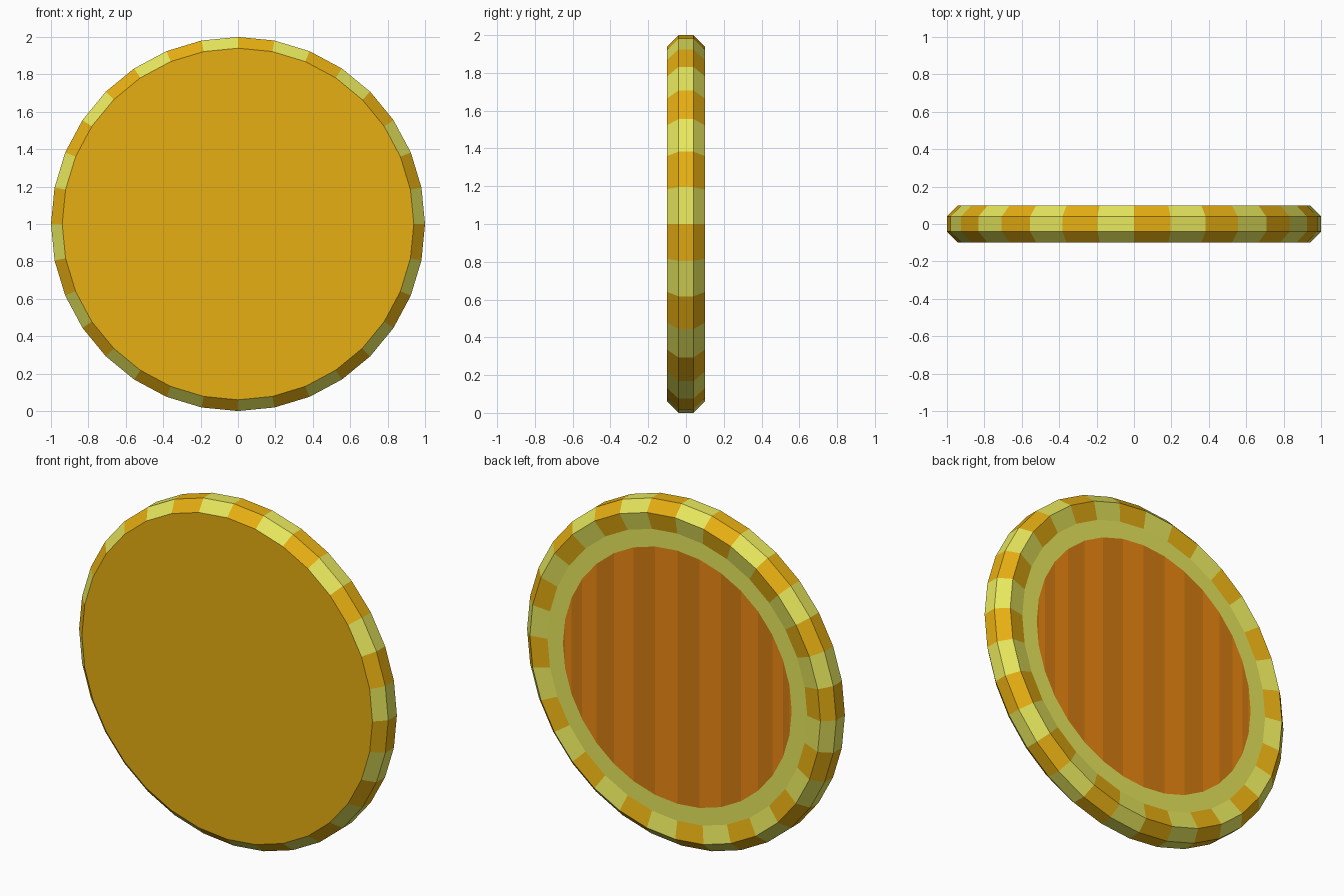
import bpy
from math import sin, cos, pi

if "Cube" in bpy.data.objects:
    bpy.data.objects.remove(bpy.data.objects["Cube"])

SEGS = 32
CZ = 1.0  # disc centre height


def material(name, rgb):
    m = bpy.data.materials.new(name)
    m.diffuse_color = (*rgb, 1)
    m.use_nodes = True
    m.node_tree.nodes["Principled BSDF"].inputs["Base Color"].default_value = m.diffuse_color
    return m


GOLD = material("gold", (0.80, 0.43, 0.006))
YELLOW = material("pale_yellow", (0.80, 0.80, 0.11))
ORANGE = material("orange", (0.85, 0.25, 0.006))
DARK = material("dark_orange", (0.66, 0.20, 0.006))


def ring(r, y):
    # Clockwise from the top as seen from the front
    return [(r * sin(2 * pi * i / SEGS), y, CZ + r * cos(2 * pi * i / SEGS))
            for i in range(SEGS)]


def build(name, verts, faces, mats, slots):
    me = bpy.data.meshes.new(name)
    me.from_pydata(verts, [], faces)
    for m in mats:
        me.materials.append(m)
    for p, s in zip(me.polygons, slots):
        p.material_index = s
    me.update()
    ob = bpy.data.objects.new(name, me)
    bpy.context.collection.objects.link(ob)
    return ob


# Disc body: flat front, bevelled rim, shallow dished back with a flat ring
PROFILE = [(0.94, -0.10), (1.0, -0.04), (1.0, 0.04), (0.94, 0.10),
           (0.84, 0.08), (0.74, 0.08)]
verts = [v for r, y in PROFILE for v in ring(r, y)]
faces = [list(reversed(range(SEGS)))]
slots = [0]
for k in range(len(PROFILE) - 1):
    for i in range(SEGS):
        j = (i + 1) % SEGS
        a, b = k * SEGS, (k + 1) * SEGS
        faces.append([a + i, a + j, b + j, b + i])
        # Alternating rim colours; the flat inner ring is plain
        slots.append(1 if k == 4 else i % 2)
# Front cap must face -y
faces[0].reverse()
for f in faces:
    f.reverse()
body = build("disc_body", verts, faces, [GOLD, YELLOW], slots)

# Striped back panel: one vertical strip per pair of rim segments
pv = ring(0.74, 0.08)
pf, ps = [], []
for i in range(SEGS // 2):
    a, b = i - 8, i - 7                 # columns from -x to +x along the top
    c, d = 24 - i, 23 - i               # matching points along the bottom
    f = [a % SEGS, b % SEGS, d % SEGS, c % SEGS]
    pf.append(list(dict.fromkeys(f)))
    ps.append(i % 2)
panel = build("striped_back_panel", pv, pf, [ORANGE, DARK], ps)

# Consistent outward normals
import bmesh
bm = bmesh.new()
bm.from_mesh(panel.data)
for f in bm.faces:
    f.normal_update()
    if f.normal.y < 0:
        f.normal_flip()
bm.to_mesh(panel.data)
bm.free()
bm = bmesh.new()
bm.from_mesh(body.data)
for f in bm.faces:
    f.normal_update()
    c = f.calc_center_median()
    out = f.normal.dot((c.x, c.y * 8, c.z - CZ)) if abs(f.normal.y) < 0.8 else f.normal.y * c.y
    if out < 0:
        f.normal_flip()
bm.to_mesh(body.data)
bm.free()
